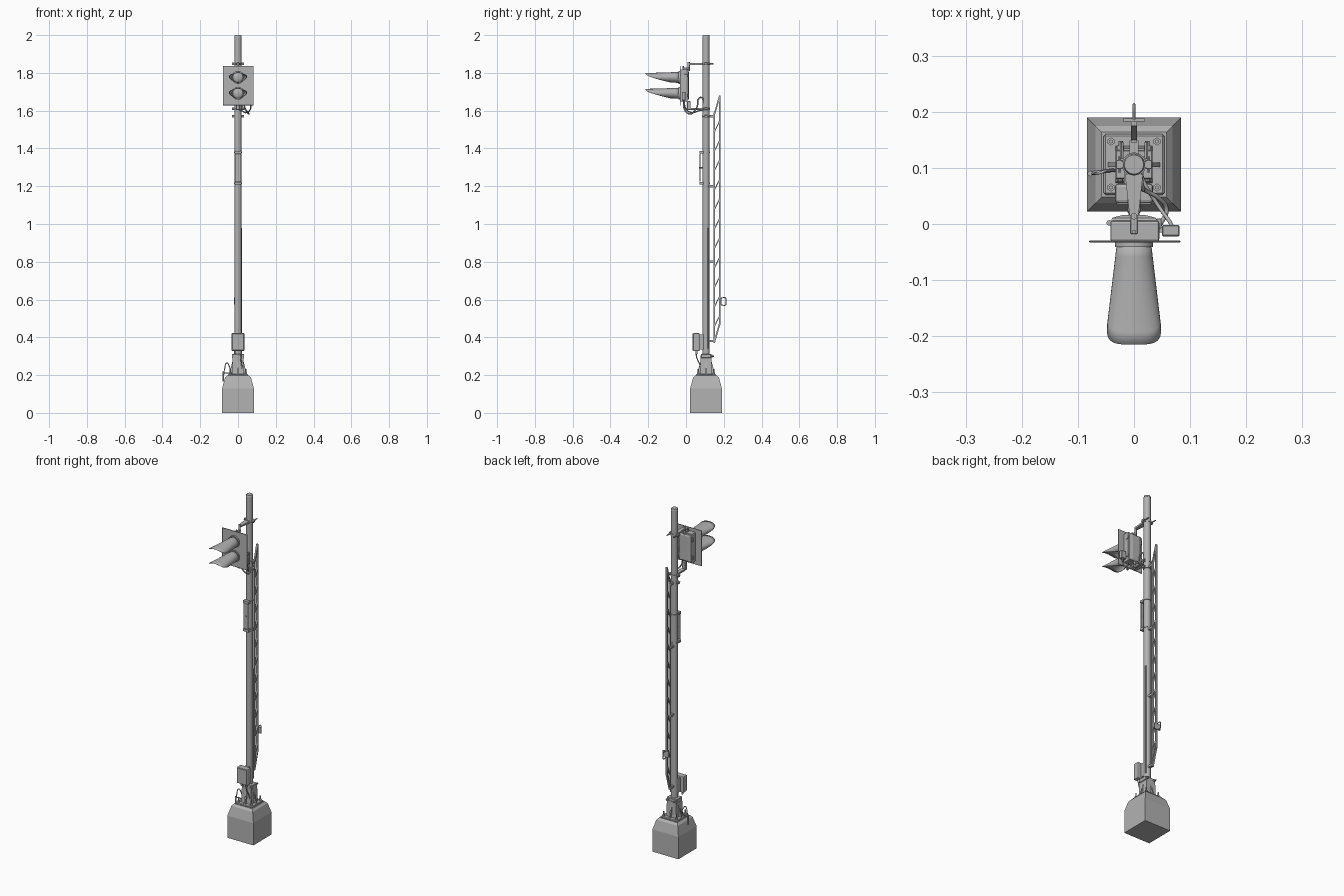
import bpy, bmesh, math
from mathutils import Vector, Matrix

if "Cube" in bpy.data.objects:
    bpy.data.objects.remove(bpy.data.objects["Cube"])

grey = bpy.data.materials.new("plain grey")
grey.use_nodes = True
GREY = (0.45, 0.45, 0.45, 1)
grey.diffuse_color = GREY
grey.node_tree.nodes["Principled BSDF"].inputs["Base Color"].default_value = GREY
PY = 0.106  # post axis


def finish(name, bm, smooth=False, bevel=0, segments=1):
    bmesh.ops.recalc_face_normals(bm, faces=bm.faces)
    me = bpy.data.meshes.new(name)
    bm.to_mesh(me)
    bm.free()
    me.materials.append(grey)
    ob = bpy.data.objects.new(name, me)
    bpy.context.collection.objects.link(ob)
    if bevel:
        mod = ob.modifiers.new("bevel", 'BEVEL')
        mod.width, mod.segments = bevel, segments
    if smooth:
        bpy.ops.object.select_all(action='DESELECT')
        ob.select_set(True)
        bpy.context.view_layer.objects.active = ob
        bpy.ops.object.shade_smooth_by_angle(angle=math.radians(40))
    return ob


def box(name, x, y, z, bevel=0, segments=1):
    """Box from (min, max) ranges."""
    bm = bmesh.new()
    bmesh.ops.create_cube(bm, size=1)
    for v in bm.verts:
        v.co = Vector([(r[0] + r[1]) / 2 + c * (r[1] - r[0]) for c, r in zip(v.co, (x, y, z))])
    return finish(name, bm, bevel=bevel, segments=segments)


def rod(name, a, b, r1, r2=None, sides=16):
    """Cylinder or cone between two points."""
    a, b = Vector(a), Vector(b)
    bm = bmesh.new()
    rot = (b - a).to_track_quat('Z', 'Y').to_matrix().to_4x4()
    bmesh.ops.create_cone(bm, cap_ends=True, segments=sides, radius1=r1,
                          radius2=r1 if r2 is None else r2, depth=(b - a).length,
                          matrix=Matrix.Translation((a + b) / 2) @ rot)
    return finish(name, bm, smooth=sides > 6)


def cable(name, pts, r):
    cu = bpy.data.curves.new(name, 'CURVE')
    cu.dimensions, cu.bevel_depth, cu.bevel_resolution, cu.resolution_u = '3D', r, 2, 6
    cu.use_fill_caps = True
    sp = cu.splines.new('BEZIER')
    sp.bezier_points.add(len(pts) - 1)
    for p, co in zip(sp.bezier_points, pts):
        p.co = co
        p.handle_left_type = p.handle_right_type = 'AUTO'
    cu.materials.append(grey)
    ob = bpy.data.objects.new(name, cu)
    bpy.context.collection.objects.link(ob)
    bpy.ops.object.select_all(action='DESELECT')
    ob.select_set(True)
    bpy.context.view_layer.objects.active = ob
    bpy.ops.object.convert(target='MESH')


def loft(name, rings, caps=True, smooth=False):
    bm = bmesh.new()
    loops = [[bm.verts.new(p) for p in ring] for ring in rings]
    n = len(loops[0])
    for l0, l1 in zip(loops, loops[1:]):
        for i in range(n):
            bm.faces.new((l0[i], l0[(i + 1) % n], l1[(i + 1) % n], l1[i]))
    if caps:
        bm.faces.new(loops[0])
        bm.faces.new(loops[-1])
    return finish(name, bm, smooth)


def square(h, z, y=PY):
    return [(sx * h, y + sy * h, z) for sx, sy in ((-1, -1), (1, -1), (1, 1), (-1, 1))]


# Concrete foundation
loft("foundation", [square(h, z) for h, z in ((.084, 0), (.084, .13), (.069, .185), (.058, .197))])

# Post foot: flange, anchor bolts, socket and gussets
box("foot_flange", (-.054, .054), (PY - .054, PY + .054), (.195, .205), .003)
for sx in (-1, 1):
    for sy in (-1, 1):
        x, y = sx * .041, PY + sy * .041
        rod("anchor_bolt", (x, y, .2), (x, y, .232), .0035, sides=8)
        rod("anchor_nut", (x, y, .205), (x, y, .214), .007, sides=6)
    loft("foot_gusset_x", [[(sx * .024, y, .2), (sx * .048, y, .2), (sx * .03, y, .27), (sx * .024, y, .27)]
                           for y in (PY - .004, PY + .004)])
    loft("foot_gusset_y", [[(x, PY + sx * .024, .2), (x, PY + sx * .05, .2), (x, PY + sx * .03, .27), (x, PY + sx * .024, .27)]
                           for x in (-.004, .004)])
loft("post_socket", [square(h, z) for h, z in ((.033, .2), (.031, .225), (.029, .295))])
box("socket_collar", (-.033, .033), (PY - .026, PY + .026), (.29, .312), .002)
for x in (-.024, .024):
    rod("collar_bolt", (x, PY - .03, .301), (x, PY + .042, .301), .004, sides=8)
    rod("collar_nut", (x, PY + .026, .301), (x, PY + .034, .301), .007, sides=6)

# Post with cap
rod("post", (0, PY, .2), (0, PY, 1.994), .0185, sides=24)
rod("post_cap", (0, PY, 1.99), (0, PY, 2), .0195, .017, sides=24)


def clamp(z, h=.012):
    rod("post_clamp", (0, PY, z - h / 2), (0, PY, z + h / 2), .0215, sides=24)
    for x in (-.026, .026):
        box("clamp_ear", (x - .006, x + .006), (PY - .008, PY + .008), (z - h / 2, z + h / 2), .001)
        rod("clamp_bolt", (x, PY - .014, z), (x, PY + .014, z), .003, sides=6)


for z in (1.848, 1.61, 1.57):
    clamp(z)

# Junction box on its bracket
box("junction_box", (-.034, .034), (.037, .072), (.327, .423), .006, 2)
box("junction_box_lid", (-.031, .031), (.034, .038), (.331, .419), .001)
box("junction_bracket", (-.014, .014), (.07, .092), (.335, .415))
for x in (-.015, .015):
    rod("box_gland", (x, .055, .312), (x, .055, .33), .006, sides=10)
cable("box_cable", [(.015, .055, .32), (.015, .055, .3), (.02, .075, .25), (.025, .08, .205)], .003)
cable("post_conduit", [(.018, .117, .34), (.018, .117, .6), (.018, .117, .98)], .0035)

# Earth connection on the foundation's right
cable("earth_wire", [(-.035, .095, .205), (-.05, .095, .255), (-.058, .092, .265),
                     (-.07, .09, .235), (-.078, .09, .175)], .0025)
rod("earth_terminal", (-.078, .09, .165), (-.078, .09, .218), .005, sides=8)
rod("earth_arm", (-.08, .091, .212), (-.035, .096, .212), .003, sides=8)

# Number plate on the front of the post
box("number_plate", (-.016, .016), (.072, .077), (1.225, 1.372), .001)
for z in (1.215, 1.38):
    box("plate_bracket", (-.018, .018), (.071, .092), (z - .007, z + .007))
    rod("plate_strap", (0, PY, z - .004), (0, PY, z + .004), .021, sides=24)
rod("plate_stud", (0, .069, 1.298), (0, .09, 1.298), .004, sides=8)

# Folded ladder: two rails joined by slanted rungs
YI, YO, X = .149, .179, .0055
box("ladder_inner_rail", (-X, X), (YI - .004, YI + .004), (.37, 1.59))
box("ladder_outer_rail", (-X, X), (YO - .004, YO + .004), (.465, 1.68))


def slant(name, y0, z0, y1, z1, t):
    loft(name, [[(sx * X * .9, y0 + s, z0) for sx, s in ((-1, -t), (1, -t), (1, t), (-1, t))],
                [(sx * X * .9, y1 + s, z1) for sx, s in ((-1, -t), (1, -t), (1, t), (-1, t))]])


slant("ladder_top_link", YI, 1.575, YO, 1.68, .004)
slant("ladder_bottom_link", YI, .37, YO, .475, .004)
for i in range(11):
    z = .455 + i * .103
    slant("ladder_rung", YI, z, YO, z + .062, .003)
for z in (.38, .8, 1.2, 1.57):
    box("ladder_mount", (-.008, .008), (PY + .015, YI), (z - .006, z + .006))
box("latch_plate", (-.02, .02), (.183, .188), (.575, .61))
cable("ladder_latch", [(0, .185, .608), (0, .21, .608), (0, .212, .59), (0, .21, .572), (0, .185, .572)], .0025)

# Signal head: backboard, housing, rear door
YB = -.031
box("backboard", (-.08, .083), (YB - .002, YB + .002), (1.628, 1.837), .0015)
box("housing", (-.042, .045), (YB, .006), (1.648, 1.818), .004, 2)
loft("rear_door", [[(sx * h, y, zc) for sx, zc in ((-1, 1.733 - v), (1, 1.733 - v), (1, 1.733 + v), (-1, 1.733 + v))]
                   for h, v, y in ((.041, .08, .004), (.039, .078, .011), (.02, .07, .016))])
for z in (1.68, 1.785):
    rod("door_hinge", (-.044, .002, z - .01), (-.044, .002, z + .01), .005, sides=10)
    box("door_catch", (.04, .049), (-.008, .01), (z - .008, z + .008), .001)
box("side_box", (.05, .081), (-.022, -.002), (1.655, 1.7), .002)
box("side_box_arm", (.04, .055), (-.015, -.006), (1.67, 1.685))

# Lenses and visors
N = 32
for zc in (1.776, 1.692):
    rod("lens_rim", (0, YB + .002, zc), (0, YB - .01, zc), .034, sides=N)
    bm = bmesh.new()
    bmesh.ops.create_uvsphere(bm, u_segments=24, v_segments=12, radius=.028)
    for v in bm.verts:
        v.co = Vector((v.co.x, YB - .01 + v.co.y * .45, zc + v.co.z))
    finish("lens", bm, smooth=True)
    rings = []
    for j in range(9):
        ring = []
        for i in range(N):
            a = 2 * math.pi * i / N
            c = math.cos(a)
            tip = .18 + .0675 * c - .0325 * c * c
            depth = .036 + (tip - .036) * j / 8
            k = (depth - .03) / .15
            ring.append((math.sin(a) * (.03 + .018 * k), -depth, zc + c * (.029 - .005 * min(k, 1))))
        rings.append(ring)
    visor = loft("visor", rings, caps=False, smooth=True)
    mod = visor.modifiers.new("sheet", 'SOLIDIFY')
    mod.thickness, mod.offset = .0015, -1

# Upper and lower head brackets
loft("upper_arm", [[(-w, y, 1.842), (w, y, 1.842), (w, y, 1.852), (-w, y, 1.852)]
                   for w, y in ((.016, .088), (.008, .015))])
rod("upper_pivot", (0, .014, 1.81), (0, .014, 1.858), .006, sides=10)
box("upper_lug", (-.006, .006), (-.018, .018), (1.816, 1.828), .001)
rod("upper_bolt", (0, -.014, 1.81), (0, -.014, 1.836), .004, sides=6)
box("lower_arm", (-.012, .012), (.02, .09), (1.604, 1.614), .001)
box("lower_upright", (-.01, .01), (.006, .024), (1.604, 1.65), .001)

# Cables from the head to the post
cable("head_cable", [(.03, -.012, 1.65), (.035, -.012, 1.62), (.05, .005, 1.59), (.058, .025, 1.583),
                     (.045, .045, 1.6), (.02, .06, 1.625), (.015, .065, 1.66), (.012, .082, 1.67), (.01, .092, 1.64)], .004)
cable("side_box_cable", [(.066, -.012, 1.657), (.066, .0, 1.61), (.045, .03, 1.59), (.02, .07, 1.6), (.01, .092, 1.605)], .0035)

# Post-top lanyard fixing and rear clamp bolts
for x in (-.022, .022):
    rod("rear_bolt", (x, PY + .01, 1.848), (x, PY + .04, 1.848), .0035, sides=6)
rod("rear_fixing", (0, PY + .015, 1.57), (0, YI, 1.57), .006, sides=8)
